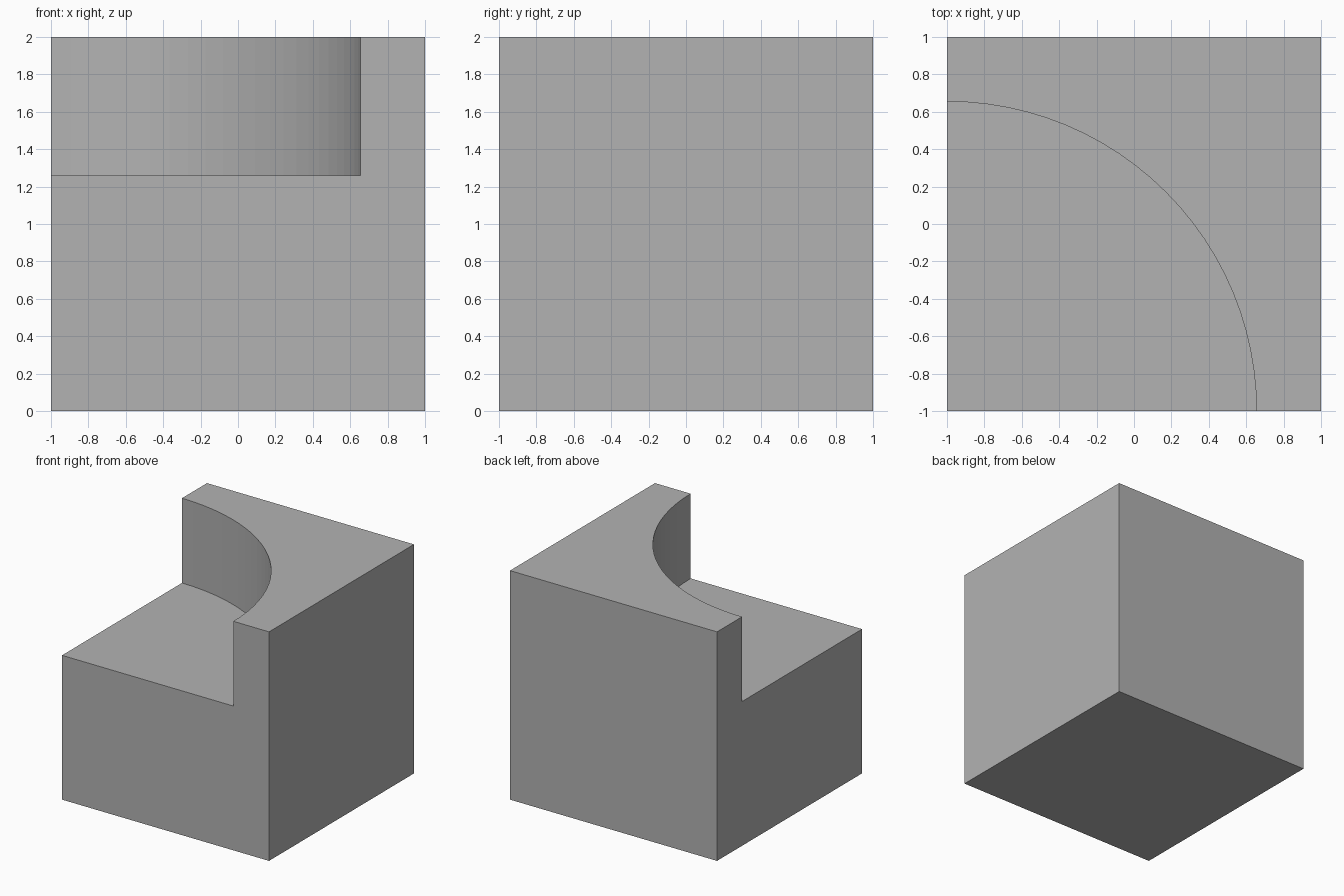
import bpy
import bmesh
from math import sin, cos, pi

cube = bpy.data.objects.get("Cube")
if cube:
    bpy.data.objects.remove(cube, do_unlink=True)

HALF, TOP, FLOOR = 1.0, 2.0, 1.26
RADIUS, SEGMENTS = 1.655, 24

grey = bpy.data.materials.new("plain grey")
grey.use_nodes = True
colour = (0.448, 0.448, 0.448, 1)
grey.diffuse_color = colour
grey.node_tree.nodes["Principled BSDF"].inputs["Base Color"].default_value = colour

bm = bmesh.new()


def corners(z, signs):
    return [bm.verts.new((sx * HALF, sy * HALF, z)) for sx, sy in signs]


def arc(z):
    # Quarter circle around the front right corner
    angles = [pi / 2 * i / SEGMENTS for i in range(SEGMENTS + 1)]
    return [bm.verts.new((RADIUS * cos(a) - HALF, RADIUS * sin(a) - HALF, z))
            for a in angles]


# Block corners, the recess corner and the two recess edges
fr, fl, bl, br = corners(0, [(-1, -1), (1, -1), (1, 1), (-1, 1)])
top_fl, top_bl, top_br = corners(TOP, [(1, -1), (1, 1), (-1, 1)])
recess_corner, = corners(FLOOR, [(-1, -1)])
low, high = arc(FLOOR), arc(TOP)

# Outer sides and bottom
bm.faces.new([fr, br, bl, fl])
bm.faces.new([fl, bl, top_bl, top_fl])
bm.faces.new([bl, br, top_br, top_bl])
bm.faces.new([fr, fl, top_fl, high[0], low[0], recess_corner])
bm.faces.new([br, fr, recess_corner, low[-1], high[-1], top_br])

# Recess floor, curved wall and top rim
bm.faces.new([recess_corner] + low)
for i in range(SEGMENTS):
    bm.faces.new([low[i], high[i], high[i + 1], low[i + 1]])
bm.faces.new([top_fl, top_bl, top_br] + high[::-1])
bmesh.ops.recalc_face_normals(bm, faces=bm.faces)

mesh = bpy.data.meshes.new("recessed_block")
bm.to_mesh(mesh)
bm.free()
mesh.materials.append(grey)
block = bpy.data.objects.new("recessed_block", mesh)
bpy.context.collection.objects.link(block)
